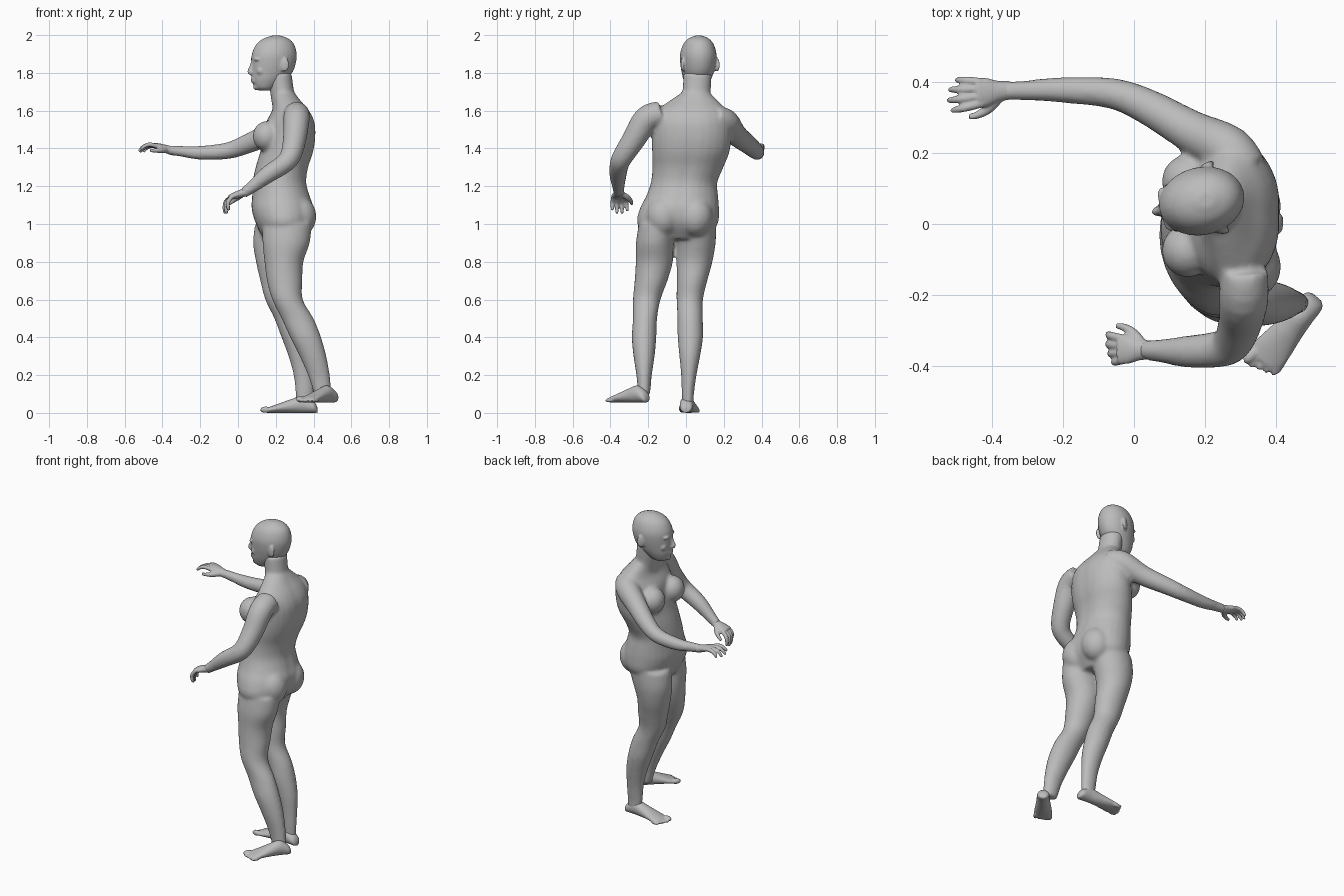
import bpy, bmesh
from math import sin, cos, pi, exp, radians
from mathutils import Vector, Matrix

if "Cube" in bpy.data.objects:
    bpy.data.objects.remove(bpy.data.objects["Cube"])

skin_mat = bpy.data.materials.new("plain grey")
skin_mat.use_nodes = True
grey = (0.5, 0.5, 0.5, 1)
skin_mat.diffuse_color = grey
skin_mat.node_tree.nodes["Principled BSDF"].inputs["Base Color"].default_value = grey
UP = Vector((0, 0, 1))


def spline(rows, steps=4):
    """Catmull-Rom curve through rows of numbers."""
    rows = [Vector(r) for r in rows]
    out = []
    for i in range(len(rows) - 1):
        a, b, c = rows[max(i - 1, 0)], rows[i], rows[i + 1]
        d = rows[min(i + 2, len(rows) - 1)]
        for k in range(steps):
            t = k / steps
            out.append(b + (c - a) * (t / 2) + (a * 2 - b * 5 + c * 4 - d) * (t * t / 2)
                       + (b * 3 - a - c * 3 + d) * (t ** 3 / 2))
    return out + [rows[-1]]


def loft(bm, rings, groove=0, sides=28):
    """Closed skin over elliptical rings given as (centre, u, v)."""
    loops = []
    for c, u, v in rings:
        loop = []
        for i in range(sides):
            a = (i / sides + 0.5) % 1 * 2 * pi - pi
            k = 1 - groove * exp(-(a / 0.22) ** 2)
            loop.append(bm.verts.new(c + (u * cos(a) + v * sin(a)) * k))
        loops.append(loop)
    for p, q in zip(loops, loops[1:]):
        for i in range(sides):
            j = (i + 1) % sides
            bm.faces.new((p[i], p[j], q[j], q[i]))
    bm.faces.new(loops[0])
    bm.faces.new(loops[-1])


def column(bm, rows, groove=0):
    """Stack of level ellipses: x, y, z, half depth, half width."""
    loft(bm, [(Vector(r[:3]), Vector((r[3], 0, 0)), Vector((0, r[4], 0)))
              for r in spline(rows)], groove)


def tube(bm, rows, ref):
    """Round limb along a path of x, y, z, radius."""
    pts = spline(rows)
    rings = []
    for i, p in enumerate(pts):
        t = pts[min(i + 1, len(pts) - 1)].xyz - pts[max(i - 1, 0)].xyz
        u = t.cross(ref).normalized()
        rings.append((p.xyz, u * p.w, t.normalized().cross(u) * p.w))
    loft(bm, rings, sides=16)


def ball(bm, centre, size, turn=None):
    m = Matrix.Translation(centre) @ (turn or Matrix()) @ Matrix.Diagonal((*size, 1))
    bmesh.ops.create_uvsphere(bm, u_segments=24, v_segments=16, radius=1, matrix=m)


def finish(bm, name, voxel, rounds):
    """Fuse overlapping forms into one smooth skin."""
    bmesh.ops.recalc_face_normals(bm, faces=bm.faces)
    mesh = bpy.data.meshes.new(name)
    bm.to_mesh(mesh)
    bm.free()
    mesh.materials.append(skin_mat)
    ob = bpy.data.objects.new(name, mesh)
    bpy.context.collection.objects.link(ob)
    fuse = ob.modifiers.new("fuse", "REMESH")
    fuse.mode, fuse.voxel_size, fuse.use_smooth_shade = "VOXEL", voxel, True
    relax = ob.modifiers.new("relax", "SMOOTH")
    relax.factor, relax.iterations = 0.5, rounds
    return ob


# Torso, with a shallow groove along the spine
bm = bmesh.new()
column(bm, [(.235, -.045, .92, .10, .15), (.245, -.045, 1.0, .15, .213),
            (.24, -.035, 1.08, .168, .21), (.23, -.02, 1.15, .155, .19),
            (.222, -.01, 1.22, .145, .176), (.235, .01, 1.3, .142, .188),
            (.26, .025, 1.38, .143, .205), (.275, .03, 1.46, .14, .21),
            (.28, .03, 1.54, .13, .205), (.28, .03, 1.6, .10, .185),
            (.262, .04, 1.65, .075, .13), (.245, .05, 1.69, .06, .08)], 0.05)
# Neck
column(bm, [(.255, .045, 1.6, .07, .08), (.235, .055, 1.69, .064, .075),
            (.22, .062, 1.8, .064, .075)])
# Breasts and buttocks
for y in (-.075, .12):
    ball(bm, (.152, y, 1.465), (.074, .076, .08))
for y in (-.12, .05):
    ball(bm, (.325, y, 1.04), (.09, .092, .105))
# Legs
column(bm, [(.26, -.15, 1.0, .13, .10), (.255, -.165, .9, .125, .10),
            (.243, -.168, .8, .103, .098), (.247, -.185, .7, .094, .087),
            (.262, -.208, .6, .081, .073), (.315, -.217, .5, .085, .064),
            (.358, -.222, .4, .082, .065), (.397, -.222, .3, .071, .056),
            (.428, -.222, .2, .058, .041), (.443, -.222, .13, .05, .035),
            (.45, -.225, .09, .045, .033)])
column(bm, [(.22, .05, 1.0, .13, .11), (.20, .053, .9, .12, .104),
            (.195, .045, .8, .10, .095), (.21, .032, .7, .092, .081),
            (.225, .02, .6, .081, .07), (.272, .022, .5, .08, .067),
            (.305, .023, .4, .075, .067), (.333, .02, .3, .066, .055),
            (.348, .015, .2, .054, .041), (.353, .01, .1, .048, .032),
            (.355, .01, .04, .043, .03)])
# Arms: one reaching forward, one bent at the elbow
tube(bm, [(.31, .15, 1.56, .068), (.265, .21, 1.54, .07), (.16, .262, 1.475, .06),
          (.04, .33, 1.42, .051), (-.06, .368, 1.387, .044), (-.2, .378, 1.377, .037),
          (-.3, .377, 1.385, .029), (-.375, .375, 1.393, .026)], UP)
tube(bm, [(.31, -.13, 1.585, .068), (.31, -.21, 1.555, .07), (.30, -.275, 1.45, .063),
          (.28, -.33, 1.365, .056), (.245, -.352, 1.32, .052), (.155, -.36, 1.26, .046),
          (.08, -.358, 1.2, .034), (.025, -.355, 1.16, .027)], Vector((0, 1, 0)))
finish(bm, "body", .011, 5)


def hand(name, wrist, d, side, curl):
    """side points to the thumb; curl lists the bend of each finger joint."""
    wrist, d = Vector(wrist), Vector(d).normalized()
    side = Vector((0, side, 0))
    side = (side - d * side.dot(d)).normalized()
    back = side.cross(d)
    back *= 1 if back.z > 0 else -1
    bm = bmesh.new()
    loft(bm, [(wrist + d * r[0], side * r[1], back * r[2]) for r in spline(
        [(-.02, .026, .024), (.02, .03, .021), (.055, .041, .018), (.085, .039, .013)])])
    for i in range(4):
        off = .03 - .02 * i
        scale = (.95, 1.05, 1, .8)[i]
        fan = (d + side * off * 6).normalized()
        p = wrist + d * .068 + side * off
        path = [(*p, .012)]
        for length, bend, r in zip((.045, .032, .026), curl, (.0115, .010, .007)):
            a = radians(bend + 5 * i)
            p = p + (fan * cos(a) - back * sin(a)) * length * scale
            path.append((*p, r))
        tube(bm, path, side)
    # Thumb
    path = [(d * a + side * b - back * c, r) for a, b, c, r in
            ((.015, .015, .005, .016), (.045, .045, .015, .015),
             (.075, .062, .025, .011), (.10, .066, .034, .008))]
    tube(bm, [(*(wrist + p), r) for p, r in path], back)
    finish(bm, name, .0045, 2)


hand("right_hand", (-.365, .376, 1.392), (-.95, -.08, .3), -1, (5, 35, 60))
hand("left_hand", (.035, -.355, 1.167), (-.95, .02, -.3), 1, (20, 55, 75))


def foot(name, heel, toe, medial):
    heel, toe = Vector(heel), Vector(toe)
    length = (toe - heel).length
    d = (toe - heel).normalized()
    side = UP.cross(d) * medial
    bm = bmesh.new()
    loft(bm, [(heel + d * r[0] * length + UP * r[2] / 2, side * r[1], UP * r[2] / 2)
              for r in spline([(0, .018, .03), (.06, .034, .06), (.25, .037, .09),
                               (.45, .042, .075), (.65, .05, .054), (.8, .054, .038),
                               (.9, .047, .028)])])
    turn = Matrix((d, side, UP)).transposed().to_4x4()
    for i in range(5):
        r = .017 if i == 0 else .0115
        reach = length * (.92 - .028 * max(i - 1, 0))
        ball(bm, heel + d * reach + side * (.037 - .0205 * i) + UP * r, (.029, r, r), turn)
    finish(bm, name, .006, 2)


foot("left_foot", (.515, -.205, .055), (.345, -.41, .055), -1)
foot("right_foot", (.42, .0, .0), (.125, .02, .0), 1)

# Head, built facing -x and then turned a little
bm = bmesh.new()
column(bm, [(-.055, 0, 1.706, .03, .03), (-.052, 0, 1.722, .058, .05),
            (-.035, 0, 1.76, .09, .07), (-.018, 0, 1.8, .109, .083),
            (-.009, 0, 1.85, .119, .093), (-.005, 0, 1.9, .12, .095),
            (.0, 0, 1.95, .102, .08), (.004, 0, 1.98, .07, .056),
            (.006, 0, 1.997, .025, .02)])
# Nose, lips and chin
tube(bm, [(-.117, 0, 1.868, .010), (-.128, 0, 1.835, .011), (-.138, 0, 1.806, .013),
          (-.122, 0, 1.795, .012)], Vector((0, 1, 0)))
ball(bm, (-.122, 0, 1.803), (.016, .019, .011))
for z in (1.768, 1.755):
    ball(bm, (-.117, 0, z), (.014, .027, .008))
ball(bm, (-.098, 0, 1.726), (.022, .026, .018))
# Brows, cheeks, eyes and ears
for s in (-1, 1):
    ball(bm, (-.108, s * .035, 1.872), (.018, .03, .010))
    ball(bm, (-.098, s * .033, 1.849), (.017, .017, .010))
    ball(bm, (-.09, s * .045, 1.81), (.022, .024, .024))
    ball(bm, (.03, s * .093, 1.843), (.024, .010, .038), Matrix.Rotation(s * .3, 4, "Z"))
head = finish(bm, "head", .006, 3)
head.matrix_world = Matrix.Translation((.197, .066, 0)) @ Matrix.Rotation(radians(13), 4, "Z")
